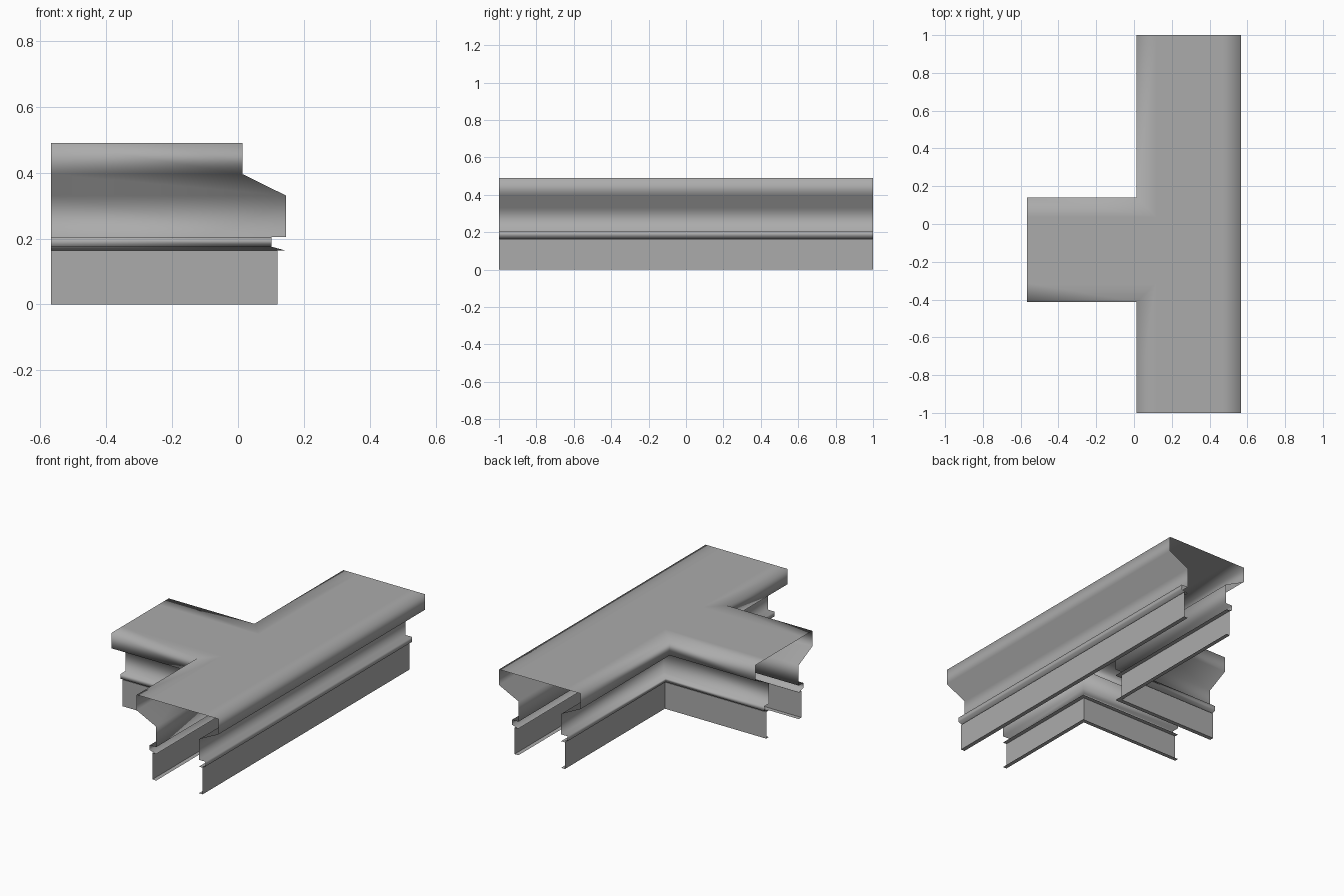
import bpy
import bmesh

cube = bpy.data.objects.get("Cube")
if cube:
    bpy.data.objects.remove(cube, do_unlink=True)

# Plain grey material
grey = bpy.data.materials.new("plain grey")
grey.use_nodes = True
colour = (0.41, 0.41, 0.41, 1)
grey.diffuse_color = colour
grey.node_tree.nodes["Principled BSDF"].inputs["Base Color"].default_value = colour

# Plan limits of the T: main run along y, branch towards -x
LEFT, RIGHT, END = 0.014, 0.567, 1.0
FRONT, BACK = -0.413, 0.139
TOP = 0.49

# Section points as (inset from the outer edge, height)
CAP = [(0.1, TOP), (0, TOP), (0, 0.395), (0.132, 0.33), (0.132, 0.205),
       (0.088, 0.205), (0.088, 0.175), (0.132, 0.163)]
PLATE = [(0.132, 0.163), (0.106, 0.163), (0.106, 0), (0.132, 0)]


def side_paths(d):
    """Three plan paths, counterclockwise, mitred and inset by d."""
    return [
        [(RIGHT - d, -END), (RIGHT - d, END)],
        [(LEFT + d, END), (LEFT + d, BACK - d), (-RIGHT, BACK - d)],
        [(-RIGHT, FRONT + d), (LEFT + d, FRONT + d), (LEFT + d, -END)],
    ]


def sweep(name, section, smooth, closed_top=False):
    bm = bmesh.new()
    top_ring = []
    for p in range(3):
        rows = [[bm.verts.new((x, y, z)) for x, y in side_paths(d)[p]]
                for d, z in section]
        top_ring += rows[0]
        for upper, lower in zip(rows, rows[1:]):
            for i in range(len(upper) - 1):
                bm.faces.new((upper[i], lower[i], lower[i + 1], upper[i + 1]))
    if closed_top:
        bm.faces.new(top_ring)
    for face in bm.faces:
        face.smooth = smooth
    mesh = bpy.data.meshes.new(name)
    bm.to_mesh(mesh)
    bm.free()
    mesh.materials.append(grey)
    obj = bpy.data.objects.new(name, mesh)
    bpy.context.collection.objects.link(obj)
    return obj


# Smooth moulded cover with its bead, then the flat skirt with a bottom lip
sweep("moulded_cover", CAP, True, closed_top=True)
sweep("lower_skirt", PLATE, False)
